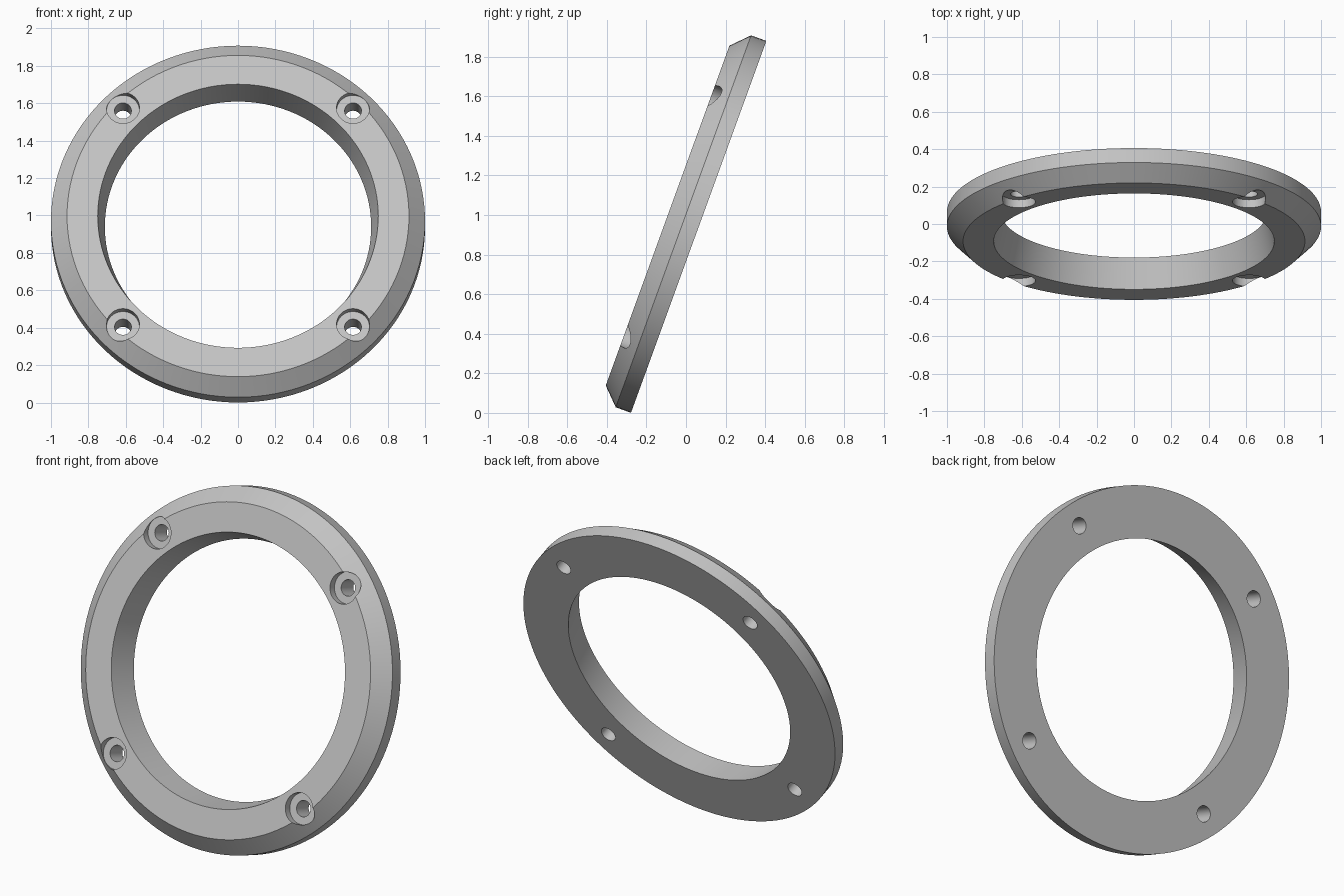
import bpy
import bmesh
import math
from mathutils import Matrix, Vector

old = bpy.data.objects.get("Cube")
if old:
    bpy.data.objects.remove(old, do_unlink=True)

SEGMENTS = 128
THICK = 0.167
TILT = math.radians(70)
HOLE_OFFSET = 0.615
BORE_DEPTH = 0.045

grey = bpy.data.materials.new("plain grey")
grey.use_nodes = True
colour = (0.55, 0.55, 0.55, 1)
grey.diffuse_color = colour
grey.node_tree.nodes["Principled BSDF"].inputs["Base Color"].default_value = colour


def make_object(name, bm):
    bmesh.ops.recalc_face_normals(bm, faces=bm.faces)
    mesh = bpy.data.meshes.new(name)
    bm.to_mesh(mesh)
    bm.free()
    mesh.materials.append(grey)
    obj = bpy.data.objects.new(name, mesh)
    bpy.context.collection.objects.link(obj)
    return obj


def cylinder(bm, x, y, radius, low, high):
    bmesh.ops.create_cone(
        bm, cap_ends=True, segments=48, radius1=radius, radius2=radius,
        depth=high - low,
        matrix=Matrix.Translation((x, y, (low + high) / 2)))


# Ring body: chamfered outside, slightly tapered bore, turned around its axis
profile = [(0.712, 0), (1, 0), (1, 0.082), (0.914, THICK), (0.75, THICK)]
bm = bmesh.new()
verts = [bm.verts.new((r, 0, h)) for r, h in profile]
edges = [bm.edges.new((verts[i - 1], verts[i])) for i in range(len(verts))]
bmesh.ops.spin(bm, geom=verts + edges, cent=Vector(), axis=(0, 0, 1),
               angle=math.tau, steps=SEGMENTS)
bmesh.ops.remove_doubles(bm, verts=bm.verts, dist=0.0001)
ring = make_object("mounting_ring", bm)

# Screw holes: a wide counterbore, then a narrow hole through to the back
for name, radius, low in (("counterbore_cutter", 0.088, THICK - BORE_DEPTH),
                          ("through_hole_cutter", 0.045, -0.1)):
    bm = bmesh.new()
    for sx in (-1, 1):
        for sy in (-1, 1):
            cylinder(bm, sx * HOLE_OFFSET, sy * HOLE_OFFSET, radius, low, 0.3)
    cutter = make_object(name, bm)
    cutter.hide_render = True
    cut = ring.modifiers.new(name, 'BOOLEAN')
    cut.operation = 'DIFFERENCE'
    cut.solver = 'EXACT'
    cut.object = cutter
    bpy.context.view_layer.objects.active = ring
    bpy.ops.object.modifier_apply(modifier=cut.name)
    bpy.data.objects.remove(cutter, do_unlink=True)

# Lean the ring back and stand it on the ground
ring.matrix_world = (Matrix.Translation((0, 0.064, 0.94))
                     @ Matrix.Rotation(TILT, 4, 'X'))

bpy.ops.object.select_all(action='DESELECT')
ring.select_set(True)
bpy.context.view_layer.objects.active = ring
bpy.ops.object.shade_smooth_by_angle(angle=math.radians(30))
